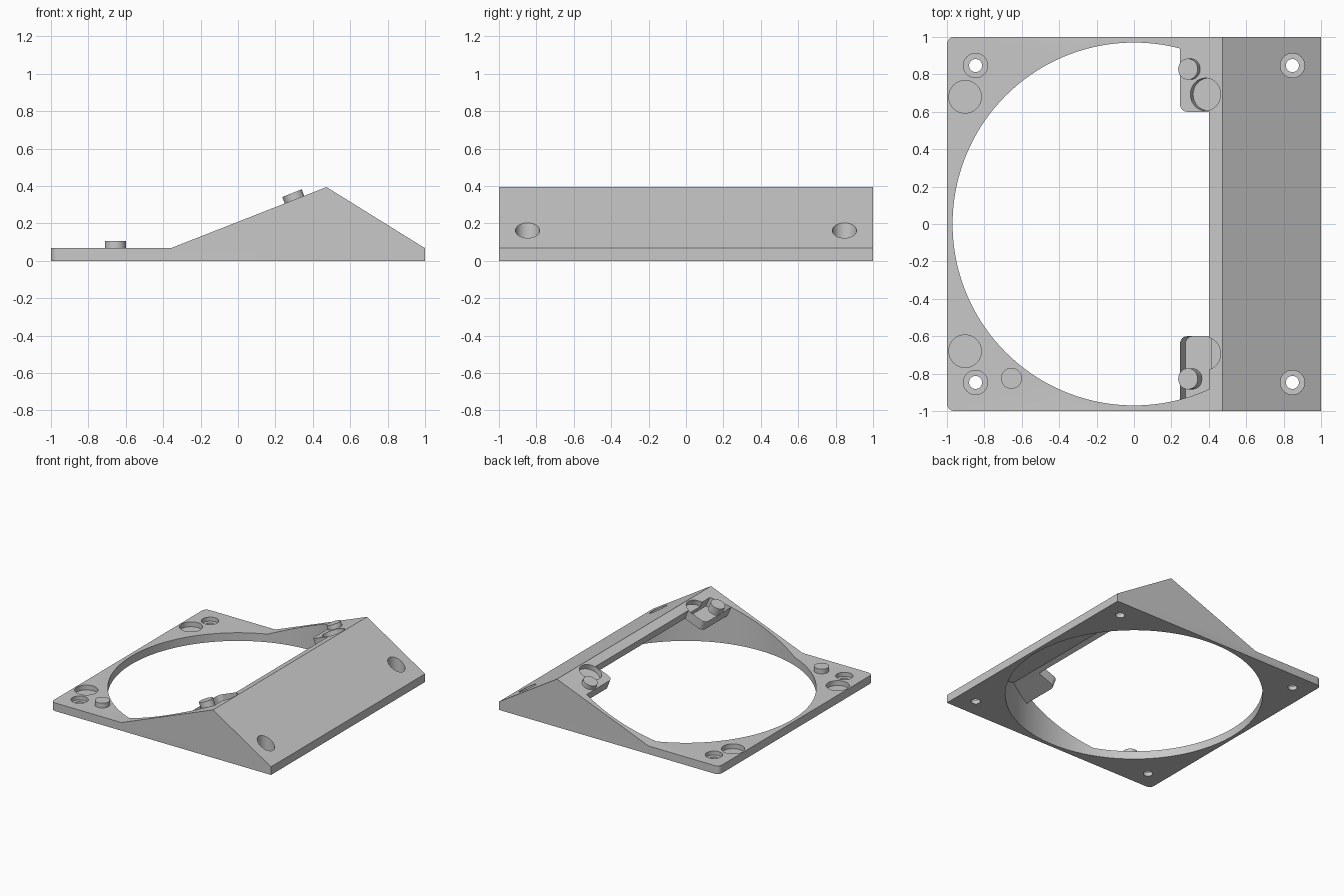
import bpy, bmesh, math
from mathutils import Matrix

if "Cube" in bpy.data.objects:
    bpy.data.objects.remove(bpy.data.objects["Cube"], do_unlink=True)

grey = bpy.data.materials.new("plain grey")
grey.use_nodes = True
grey.diffuse_color = (0.58, 0.58, 0.58, 1)
bsdf = next(n for n in grey.node_tree.nodes if n.type == 'BSDF_PRINCIPLED')
bsdf.inputs["Base Color"].default_value = (0.58, 0.58, 0.58, 1)

# Main dimensions
PLATE = 0.067
FOOT, RIDGE, PEAK = -0.36, 0.473, 0.394
TILT = math.atan2(PEAK - PLATE, RIDGE - FOOT)
DUCT = 0.97
SHELF = 0.08


def finish(name, bm):
    bmesh.ops.recalc_face_normals(bm, faces=bm.faces)
    mesh = bpy.data.meshes.new(name)
    bm.to_mesh(mesh)
    bm.free()
    mesh.materials.append(grey)
    obj = bpy.data.objects.new(name, mesh)
    bpy.context.collection.objects.link(obj)
    return obj


def prism(name, profile, half, round_at=None, radius=0.04):
    """Extrude an x-z profile along y, rounding upright edges at one x."""
    bm = bmesh.new()
    face = bm.faces.new([bm.verts.new((x, -half, z)) for x, z in profile])
    # Keep the starting face as the near cap
    new = bmesh.ops.extrude_face_region(bm, geom=[face], use_keep_orig=True)["geom"]
    bmesh.ops.translate(bm, verts=[v for v in new if isinstance(v, bmesh.types.BMVert)],
                        vec=(0, 2 * half, 0))
    if round_at is not None:
        edges = [e for e in bm.edges if all(abs(v.co.x - round_at) < 1e-4 for v in e.verts)
                 and abs(e.verts[0].co.y - e.verts[1].co.y) < 1e-4]
        bmesh.ops.bevel(bm, geom=edges, offset=radius, segments=6, profile=0.5,
                        affect='EDGES')
    return finish(name, bm)


def cylinder(name, x, y, z0, z1, r, sides=48, frame=Matrix()):
    bm = bmesh.new()
    bmesh.ops.create_cone(bm, cap_ends=True, segments=sides, radius1=r, radius2=r,
                          depth=z1 - z0,
                          matrix=frame @ Matrix.Translation((x, y, (z0 + z1) / 2)))
    return finish(name, bm)


def cut(target, cutter):
    mod = target.modifiers.new("cut", 'BOOLEAN')
    mod.operation, mod.solver, mod.object = 'DIFFERENCE', 'EXACT', cutter
    bpy.context.view_layer.update()
    with bpy.context.temp_override(object=target, active_object=target,
                                   selected_objects=[target]):
        bpy.ops.object.modifier_apply(modifier=mod.name)
    bpy.data.objects.remove(cutter, do_unlink=True)


def on_slope(x):
    """Frame on the long slope whose local z is the slope's normal."""
    z = PLATE + (x - FOOT) * math.tan(TILT)
    return Matrix.Translation((x, 0, z)) @ Matrix.Rotation(-TILT, 4, 'Y')


def keep_shelf(x, y, half, length, round_at=None):
    """Leave a shelf of even thickness under the long slope, from x to the ridge."""
    shelf = prism("shelf_keep", [(0, -SHELF), (length, -SHELF), (length, 0.2), (0, 0.2)],
                  half, round_at)
    shelf.data.transform(on_slope(x) @ Matrix.Translation((0, y, 0)))
    cut(duct, shelf)


# Wedge-shaped base
base = prism("wedge_base", [(-1, 0), (1, 0), (1, PLATE), (RIDGE, PEAK),
                            (FOOT, PLATE), (-1, PLATE)], 1, round_at=-1)

# Round duct, leaving a thin roof, a lip along the ridge and two corner shelves
duct = cylinder("duct_cutter", 0, 0, -0.2, 0.9, DUCT, 160)
cut(duct, prism("roof_keep", [(0.42, 0.335), (1.2, -0.116), (1.2, 1.2), (0.42, 1.2)], 1.3))
keep_shelf(0.4, 0, 1.2, 0.12)
for side in (1, -1):
    keep_shelf(0.246, side * 0.85, 0.25, 0.27, round_at=0)
cut(base, duct)

for side in (1, -1):
    # Screw holes with counterbores
    for x in (-0.847, 0.847):
        cut(base, cylinder("screw_hole", x, side * 0.847, -0.1, 0.5, 0.035))
        cut(base, cylinder("counterbore", x, side * 0.847, 0.034, 0.5, 0.065))
    # Round pockets on the flat and on the slope
    cut(base, cylinder("flat_pocket", -0.903, side * 0.68, 0.027, 0.3, 0.087))
    cut(base, cylinder("slope_pocket", 0, side * 0.693, -0.042, 0.1, 0.087,
                       frame=on_slope(0.382)))

# Locating pegs
parts = [base, cylinder("flat_peg", -0.655, -0.825, 0.05, 0.106, 0.056)]
for side, label in ((1, "back"), (-1, "front")):
    parts.append(cylinder("slope_peg_" + label, 0, side * 0.828, -0.03, 0.037, 0.056,
                          frame=on_slope(0.302)))

# Smooth the round walls, keep edges crisp
bpy.context.view_layer.update()
bpy.ops.object.select_all(action='DESELECT')
for obj in parts:
    obj.select_set(True)
bpy.context.view_layer.objects.active = base
bpy.ops.object.shade_smooth_by_angle(angle=math.radians(25))
